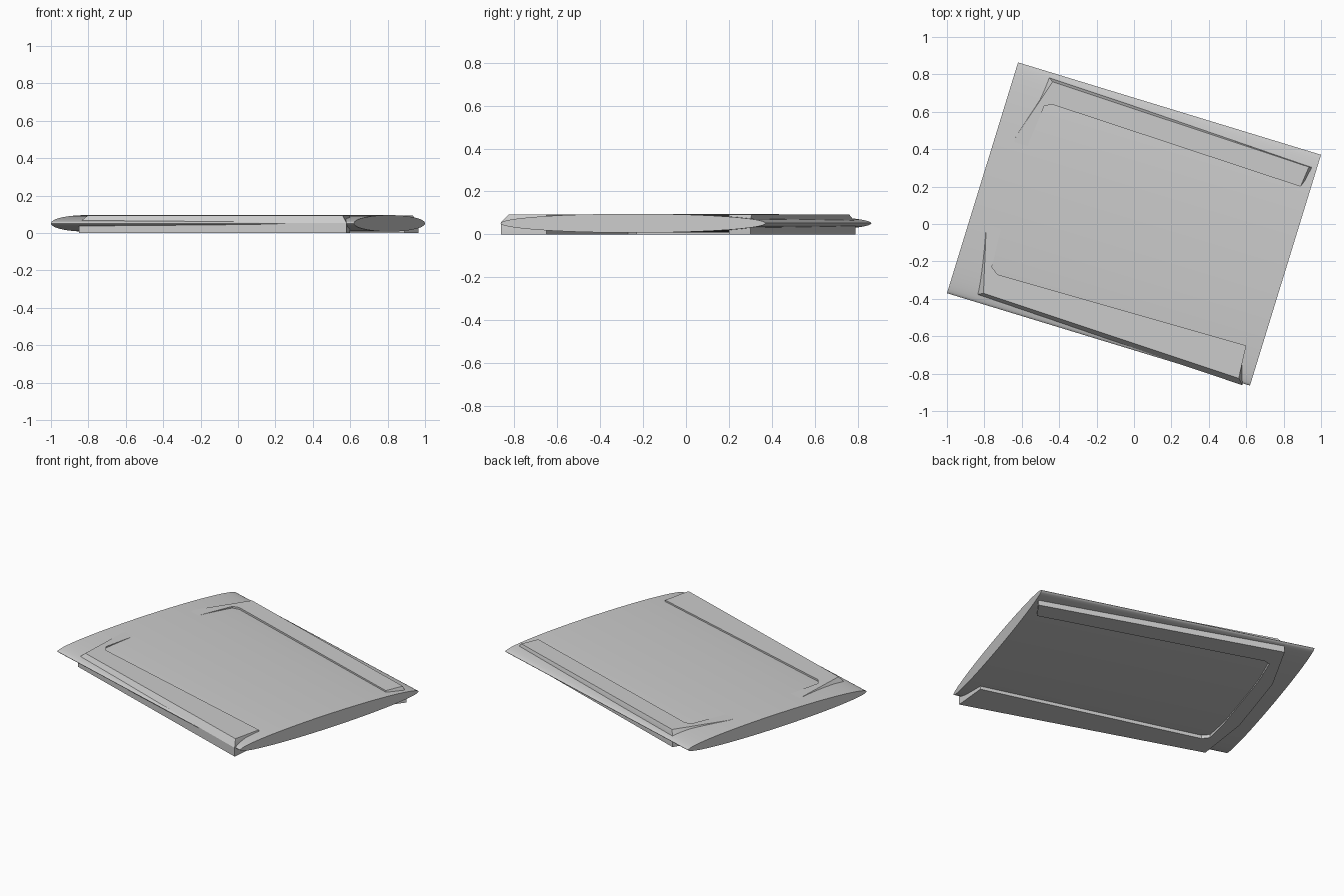
import bpy, bmesh, math
from mathutils import Vector

if "Cube" in bpy.data.objects:
    bpy.data.objects.remove(bpy.data.objects["Cube"])

def loft(name, rings):
    """Closed solid through a list of equal-sized point rings."""
    bm = bmesh.new()
    vr = [[bm.verts.new(p) for p in r] for r in rings]
    n = len(vr[0])
    for a, b in zip(vr, vr[1:]):
        for i in range(n):
            j = (i + 1) % n
            bm.faces.new((a[i], a[j], b[j], b[i]))
    bm.faces.new(vr[0][::-1])
    bm.faces.new(vr[-1])
    bmesh.ops.recalc_face_normals(bm, faces=bm.faces)
    me = bpy.data.meshes.new(name)
    bm.to_mesh(me)
    bm.free()
    ob = bpy.data.objects.new(name, me)
    bpy.context.collection.objects.link(ob)
    bpy.ops.object.select_all(action='DESELECT')
    ob.select_set(True)
    bpy.context.view_layer.objects.active = ob
    bpy.ops.object.shade_smooth_by_angle(angle=math.radians(30))
    return ob

# elliptical slab, extruded along its long axis and turned in plan
U = Vector((0.81, -0.247, 0))
V = Vector((0.19, 0.617, 0))
N = 64
rings = []
for s in (-1, 1):
    rings.append([U * s + V * math.cos(2 * math.pi * i / N)
                  + Vector((0, 0, 0.052 + 0.044 * math.sin(2 * math.pi * i / N)))
                  for i in range(N)])
loft("curved_slab", rings)

# U-shaped rim standing slightly proud above and below the slab
outer = [(0.58, -0.862), (-0.85, -0.38), (-0.80, -0.02), (-0.72, 0.23),
         (-0.64, 0.47), (-0.46, 0.79), (0.965, 0.30)]
outer_top = [(0.56, -0.825), (-0.805, -0.37), (-0.79, -0.02), (-0.71, 0.23),
             (-0.63, 0.47), (-0.435, 0.76), (0.935, 0.305)]
inner = [(0.89, 0.20), (-0.44, 0.64), (-0.48, 0.63), (-0.56, 0.44),
         (-0.64, 0.19), (-0.72, -0.06), (-0.76, -0.23), (-0.73, -0.27), (0.60, -0.65)]
loft("rim_frame", [[(x, y, z) for x, y in o + inner]
                   for o, z in ((outer, 0.0), (outer, 0.055), (outer_top, 0.093))])
